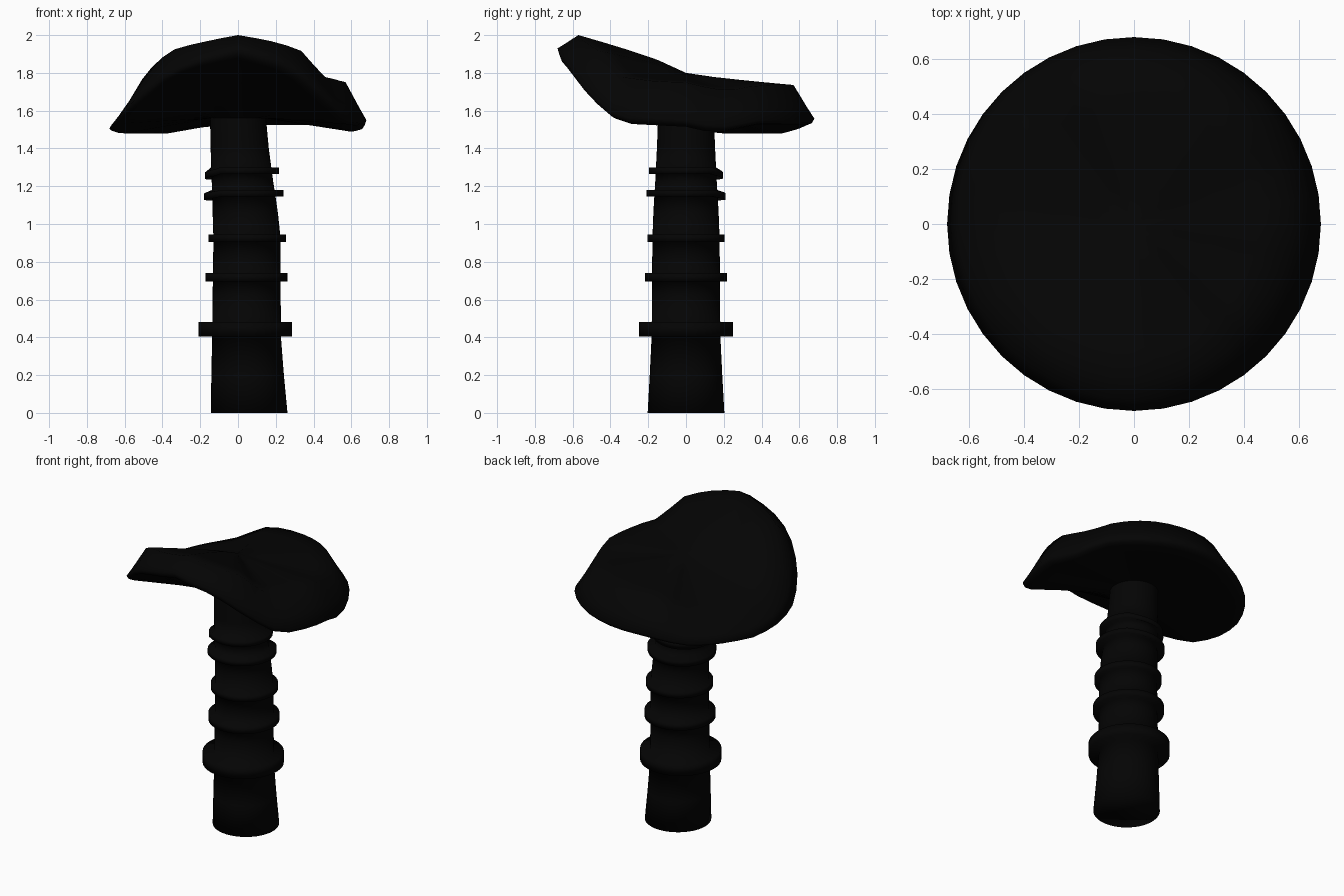
import bpy, bmesh, math

if "Cube" in bpy.data.objects:
    bpy.data.objects.remove(bpy.data.objects["Cube"])

SEG = 40
mat = bpy.data.materials.new("near_black")
mat.diffuse_color = (0.0012, 0.0012, 0.0012, 1)
mat.use_nodes = True
mat.node_tree.nodes["Principled BSDF"].inputs["Base Color"].default_value = mat.diffuse_color
angles = [360 * i / SEG for i in range(SEG)]


def loft(name, rings, close_bottom=False, pole=None):
    """Skin a stack of closed rings, smooth shaded."""
    bm = bmesh.new()
    vs = [[bm.verts.new(p) for p in ring] for ring in rings]
    for a, b in zip(vs, vs[1:]):
        for i in range(SEG):
            j = (i + 1) % SEG
            bm.faces.new((a[i], a[j], b[j], b[i]))
    if close_bottom:
        bm.faces.new(vs[0][::-1])
    if pole:
        c = bm.verts.new(pole)
        for i in range(SEG):
            bm.faces.new((vs[-1][i], vs[-1][(i + 1) % SEG], c))
    for f in bm.faces:
        f.smooth = True
    me = bpy.data.meshes.new(name)
    bm.to_mesh(me)
    bm.free()
    me.materials.append(mat)
    ob = bpy.data.objects.new(name, me)
    bpy.context.collection.objects.link(ob)
    return ob


def table(points, x):
    """Linear lookup in a list of (x, value, ...) rows."""
    for p, q in zip(points, points[1:]):
        if x <= q[0]:
            t = (x - p[0]) / (q[0] - p[0])
            return [a + (b - a) * t for a, b in zip(p[1:], q[1:])]
    return list(points[-1][1:])


def circle(r, cx, zfun):
    return [(cx + r * math.cos(math.radians(a)), r * math.sin(math.radians(a)), zfun(a))
            for a in angles]


# Cap: wavy disc, raised at the front; heights given around the rim (degrees, z)
rim_pts = [(0, 1.515), (14, 1.48), (35, 1.525), (73, 1.525), (103, 1.52), (125, 1.48),
           (162, 1.48), (180, 1.50), (199, 1.535), (213, 1.605), (222, 1.655), (231, 1.73),
           (246, 1.81), (270, 1.87), (290, 1.81), (297, 1.765), (311, 1.655),
           (323, 1.56), (332, 1.53), (360, 1.515)]
lift_pts = [(0, .035), (33, .025), (90, .035), (125, .025), (165, .005), (195, .005),
            (215, .03), (245, .04), (270, .06), (300, .05), (330, .035), (360, .035)]
shoulder_pts = [(0, 1.75), (12, 1.72), (23, 1.705), (38, 1.73), (60, 1.74), (90, 1.735),
                (106, 1.73), (115, 1.69), (123, 1.645),
                (137, 1.62), (160, 1.61), (180, 1.63), (198, 1.70), (209, 1.78),
                (225, 1.88), (235, 1.93), (247, 1.955), (259, 1.98), (270, 2.0),
                (285, 1.975), (305, 1.925), (322, 1.78), (344, 1.755), (360, 1.75)]
UNDER, CROWN = 1.56, 1.80
NECK = 0.148


def rim(a):
    return table(rim_pts, a)[0]


def lift(a):
    return table(lift_pts, a)[0]


def shoulder(a):
    return table(shoulder_pts, a)[0]


cap = []
for r in (NECK, 0.30, 0.45, 0.55):      # underside, starting at the stem
    cap.append(circle(r, 0, lambda a: UNDER + (rim(a) - UNDER) * (r - NECK) / (0.63 - NECK)))
for r, k in ((0.63, 0.0), (0.665, 0.3), (0.68, 1.0)):      # rounded rim
    cap.append(circle(r, 0, lambda a: rim(a) + k * lift(a)))
cap.append(circle(0.64, 0, lambda a: 0.65 * (rim(a) + lift(a)) + 0.35 * shoulder(a)))
for r in (0.57, 0.45, 0.30, 0.15):      # crown
    cap.append(circle(r, 0, lambda a: CROWN + (shoulder(a) - CROWN) * (r / 0.57) ** 0.8))
loft("cap", cap, pole=(0, 0, CROWN))

# Stem: slightly leaning and tapering (z, centre x, radius)
stem_pts = [(0, .059, .203), (.2, .051, .192), (.4, .045, .182), (.65, .046, .18),
            (.92, .048, .178), (1.08, .037, .172), (1.22, .024, .163), (1.4, .009, .154),
            (UNDER, 0, NECK)]
# Collars on the stem (bottom z, top z, centre x, radius, droop at back left)
collars = [(.405, .48, .039, .248, 0), (.695, .74, .044, .217, 0),
           (.905, .945, .048, .205, 0), (1.145, 1.18, .031, .21, .02),
           (1.265, 1.3, .021, .195, .03)]


def stem_ring(z):
    cx, r = table(stem_pts, z)
    return circle(r, cx, lambda a: z)


rings = []
for z in (0, .2, .62, .82, 1.06, 1.22, 1.4, UNDER):
    rings.append((z, [stem_ring(z)]))
for z0, z1, cx, r, droop in collars:
    def sag(a):
        return droop * max(0, math.cos(math.radians(a - 140))) ** 0.5
    rings.append((z0, [stem_ring(z0), circle(r, cx, lambda a: z0 - sag(a)),
                       circle(r, cx, lambda a: z1 - sag(a)), stem_ring(z1)]))
rings.sort(key=lambda item: item[0])
loft("stem", [ring for _, group in rings for ring in group], close_bottom=True)
